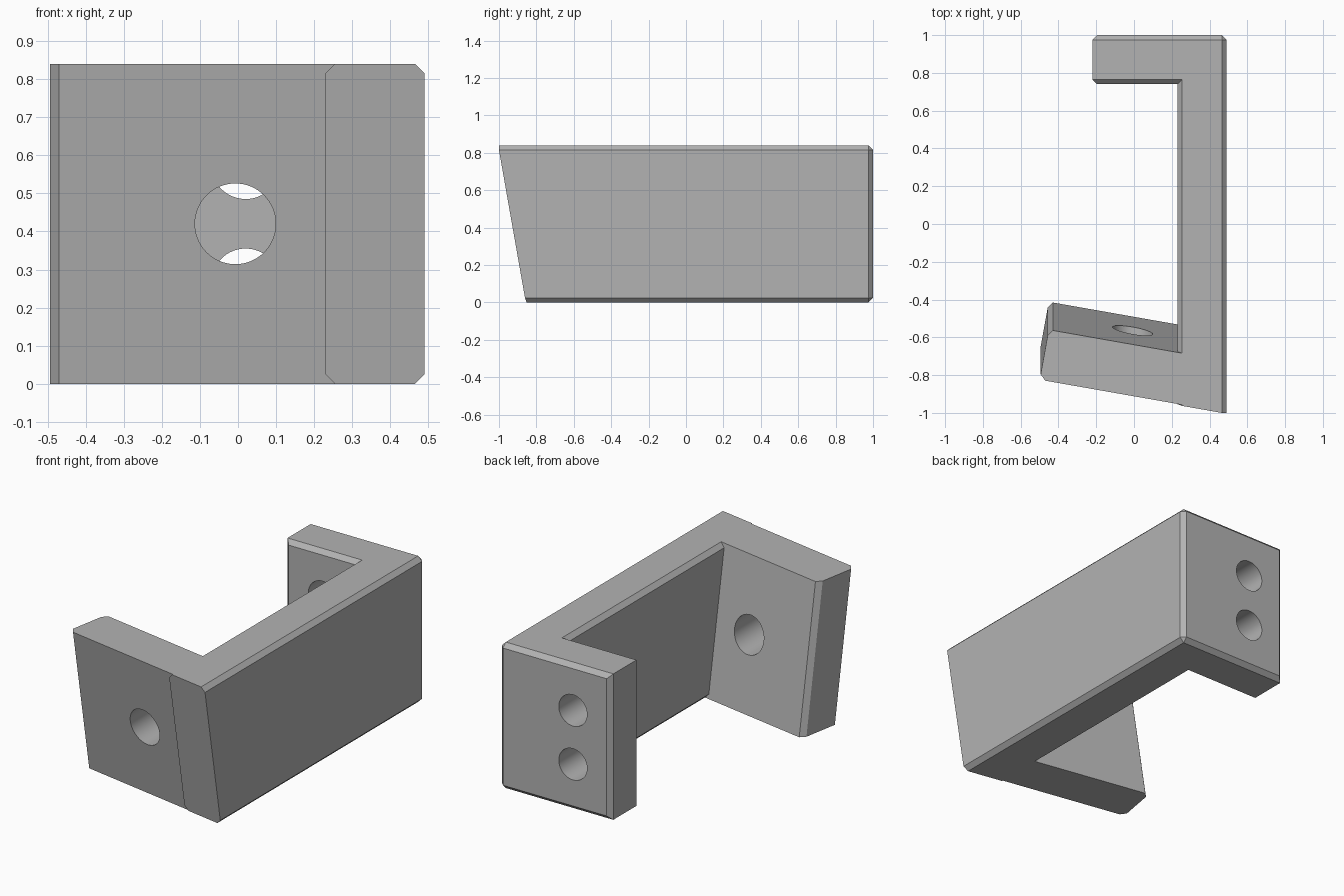
import bpy
import bmesh
from math import radians

HEIGHT, CHAMFER, SLOPE = 0.84, 0.025, 0.176

if "Cube" in bpy.data.objects:
    bpy.data.objects.remove(bpy.data.objects["Cube"])

grey = bpy.data.materials.new("plain grey")
grey.use_nodes = True
grey.diffuse_color = (0.45, 0.45, 0.45, 1)
grey.node_tree.nodes["Principled BSDF"].inputs["Base Color"].default_value = grey.diffuse_color


def front_y(x, z):
    """Plane of the slanted front face, turned and leaning."""
    return -1.0 - SLOPE * (x - 0.49) - SLOPE * (z - HEIGHT + CHAMFER)


def prism(name, outline, place=lambda x, y, z: (x, y, z), keep=None):
    """Extrude a plan outline upwards; keep(edge) picks edges to chamfer."""
    bm = bmesh.new()
    rings = [[bm.verts.new(place(x, y, z)) for x, y in outline] for z in (0, HEIGHT)]
    bm.faces.new(rings[0][::-1])
    bm.faces.new(rings[1])
    for i in range(len(outline)):
        j = (i + 1) % len(outline)
        bm.faces.new((rings[0][i], rings[0][j], rings[1][j], rings[1][i]))
    bmesh.ops.recalc_face_normals(bm, faces=bm.faces)
    if keep:
        edges = [e for e in bm.edges if keep(e)]
        bmesh.ops.bevel(bm, geom=edges, offset=CHAMFER, offset_type='OFFSET',
                        segments=1, affect='EDGES', clamp_overlap=False)
    mesh = bpy.data.meshes.new(name)
    bm.to_mesh(mesh)
    bm.free()
    mesh.materials.append(grey)
    obj = bpy.data.objects.new(name, mesh)
    bpy.context.collection.objects.link(obj)
    return obj


def combine(target, other, operation):
    bpy.context.view_layer.objects.active = target
    mod = target.modifiers.new(operation.lower(), 'BOOLEAN')
    mod.operation, mod.object, mod.solver = operation, other, 'EXACT'
    bpy.ops.object.modifier_apply(modifier=mod.name)
    bpy.data.objects.remove(other)


def drill(target, x, y, z, radius):
    bpy.ops.mesh.primitive_cylinder_add(vertices=64, radius=radius, depth=0.9,
                                        location=(x, y, z), rotation=(radians(90), 0, 0))
    cutter = bpy.context.object
    cutter.name = "hole_cutter"
    cutter.hide_render = True
    cutter.data.materials.append(grey)
    combine(target, cutter, 'DIFFERENCE')


# Web and back flange: one L-shaped bar with a slanted front end
def chamfered(edge):
    a, b = (v.co for v in edge.verts)
    mid = (a + b) / 2
    upright = abs(a.z - b.z) > 0.1
    if mid.y < -0.6:                     # slanted front end stays sharp
        return False
    if upright:                          # all but the inner corner
        return not (abs(mid.x - 0.23) < 0.01 and abs(mid.y - 0.74) < 0.01)
    return not (abs(a.x + 0.22) < 0.01 and abs(b.x + 0.22) < 0.01)


bracket = prism(
    "bracket",
    [(0.23, -1), (0.49, -1), (0.49, 1), (-0.22, 1), (-0.22, 0.74), (0.23, 0.74)],
    lambda x, y, z: (x, front_y(x, z) if y < -0.9 else y, z),
    chamfered)

# Front flange: turned plate leaning forward, y measured from the slanted plane
flange = prism(
    "front_flange",
    [(0.37, 0.006), (0.37, 0.279), (-0.43, 0.279), (-0.457, 0.247),
     (-0.494, 0.035), (-0.47, 0.006)],
    lambda x, y, z: (x, front_y(x, z) + y, z))
combine(bracket, flange, 'UNION')

# Bolt holes
drill(bracket, -0.007, -0.7, HEIGHT / 2, 0.106)
for side in (-1, 1):
    drill(bracket, 0.02, 0.87, HEIGHT / 2 + side * 0.155, 0.09)

bpy.ops.object.select_all(action='DESELECT')
bracket.select_set(True)
bpy.context.view_layer.objects.active = bracket
bpy.ops.object.shade_smooth_by_angle(angle=radians(7))
